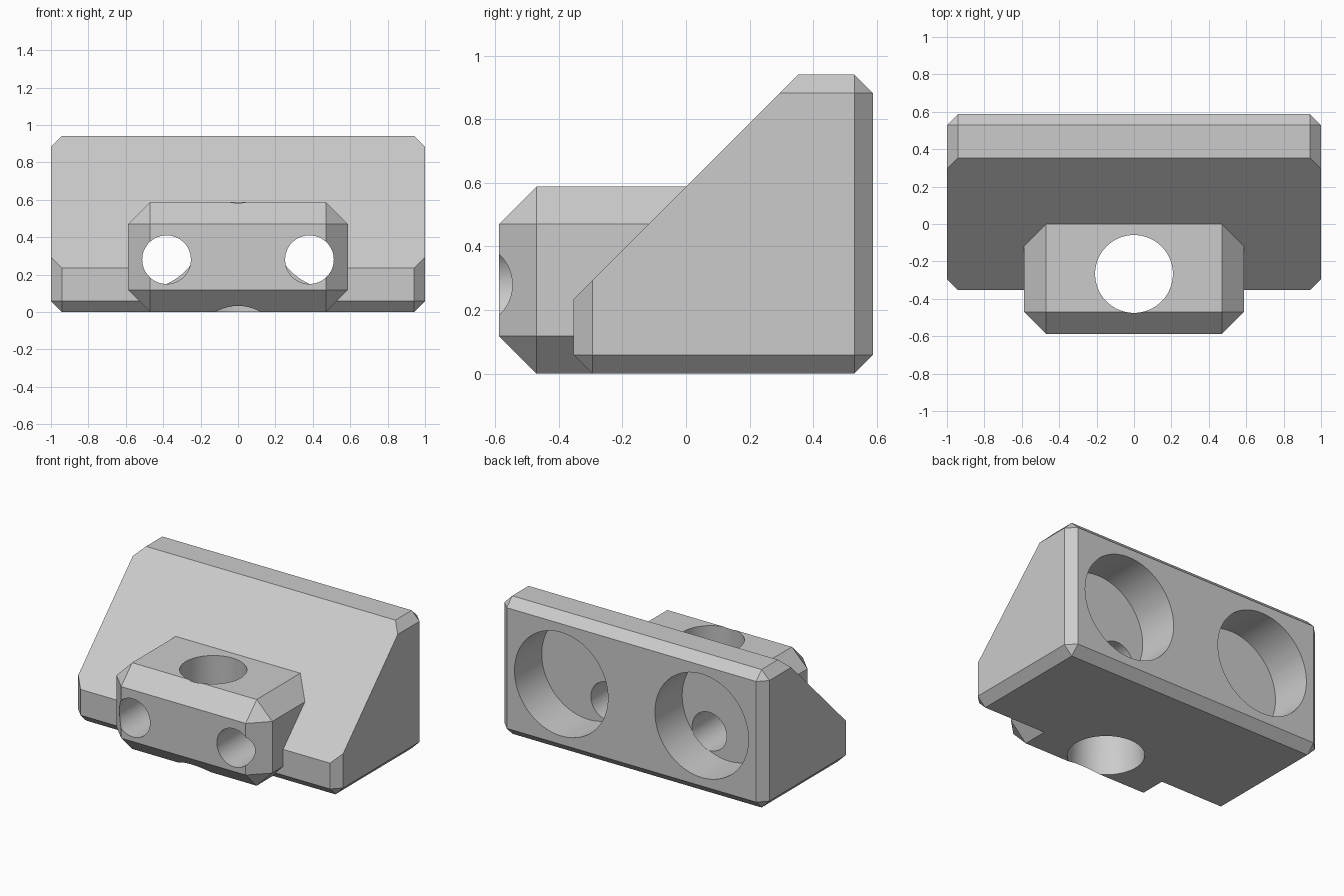
import bpy
import bmesh
from math import radians
from mathutils import Vector, Matrix

cube = bpy.data.objects.get("Cube")
if cube:
    bpy.data.objects.remove(cube, do_unlink=True)

GREY = (0.6, 0.6, 0.6, 1.0)
mat = bpy.data.materials.new("plain grey")
mat.use_nodes = True
mat.diffuse_color = GREY
mat.node_tree.nodes["Principled BSDF"].inputs["Base Color"].default_value = GREY


def add_object(name, bm):
    bmesh.ops.recalc_face_normals(bm, faces=bm.faces)
    mesh = bpy.data.meshes.new(name)
    bm.to_mesh(mesh)
    bm.free()
    mesh.materials.append(mat)
    obj = bpy.data.objects.new(name, mesh)
    bpy.context.collection.objects.link(obj)
    return obj


def chamfered_box(low, high, chamfer):
    low, high = Vector(low), Vector(high)
    bm = bmesh.new()
    bmesh.ops.create_cube(bm, size=1)
    bmesh.ops.scale(bm, vec=high - low, verts=bm.verts)
    bmesh.ops.translate(bm, vec=(low + high) / 2, verts=bm.verts)
    bmesh.ops.bevel(bm, geom=bm.edges[:], offset=chamfer, segments=1,
                    affect='EDGES', offset_type='OFFSET')
    return bm


def hole_cutter(name, start, end, r_start, r_end):
    start, end = Vector(start), Vector(end)
    axis = end - start
    turn = axis.to_track_quat('Z', 'Y').to_matrix().to_4x4()
    bm = bmesh.new()
    bmesh.ops.create_cone(bm, cap_ends=True, segments=96, radius1=r_start,
                          radius2=r_end, depth=axis.length,
                          matrix=Matrix.Translation((start + end) / 2) @ turn)
    obj = add_object(name, bm)
    obj.hide_render = True
    return obj


def boolean(target, tool, operation):
    mod = target.modifiers.new(tool.name, 'BOOLEAN')
    mod.operation = operation
    mod.solver = 'EXACT'
    mod.object = tool
    bpy.context.view_layer.objects.active = target
    bpy.ops.object.modifier_apply(modifier=mod.name)
    bpy.data.objects.remove(tool, do_unlink=True)


# Sloped body: chamfered box with its upper front corner sliced away
bm = chamfered_box((-1, -0.353, 0), (1, 0.588, 0.941), 0.059)
cut = bmesh.ops.bisect_plane(bm, geom=bm.verts[:] + bm.edges[:] + bm.faces[:],
                             plane_co=(0, 0, 0.588), plane_no=(0, -1, 1),
                             clear_outer=True)
rim = [e for e in cut["geom_cut"] if isinstance(e, bmesh.types.BMEdge)]
bmesh.ops.edgeloop_fill(bm, edges=rim)
bracket = add_object("corner_bracket", bm)

# Front block, merged into the slope
block = add_object("front_block", chamfered_box(
    (-0.588, -0.588, 0), (0.588, 0.235, 0.588), 0.118))
boolean(bracket, block, 'UNION')

# Tapered vertical hole, wider at the bottom
boolean(bracket, hole_cutter("rod_hole", (0, -0.267, -0.05), (0, -0.267, 0.638),
                             0.2395, 0.2055), 'DIFFERENCE')

# Round pockets in the back and bolt holes leading to the front
for side in (-1, 1):
    boolean(bracket, hole_cutter("back_pocket", (side * 0.53, 0.7, 0.47),
                                 (side * 0.53, 0.294, 0.47), 0.353, 0.353),
            'DIFFERENCE')
    boolean(bracket, hole_cutter("bolt_hole", (side * 0.382, -0.7, 0.28),
                                 (side * 0.382, 0.3, 0.28), 0.13, 0.13),
            'DIFFERENCE')

# Flat chamfers, smooth hole walls
bpy.ops.object.select_all(action='DESELECT')
bracket.select_set(True)
bpy.context.view_layer.objects.active = bracket
bpy.ops.object.shade_smooth_by_angle(angle=radians(20))
